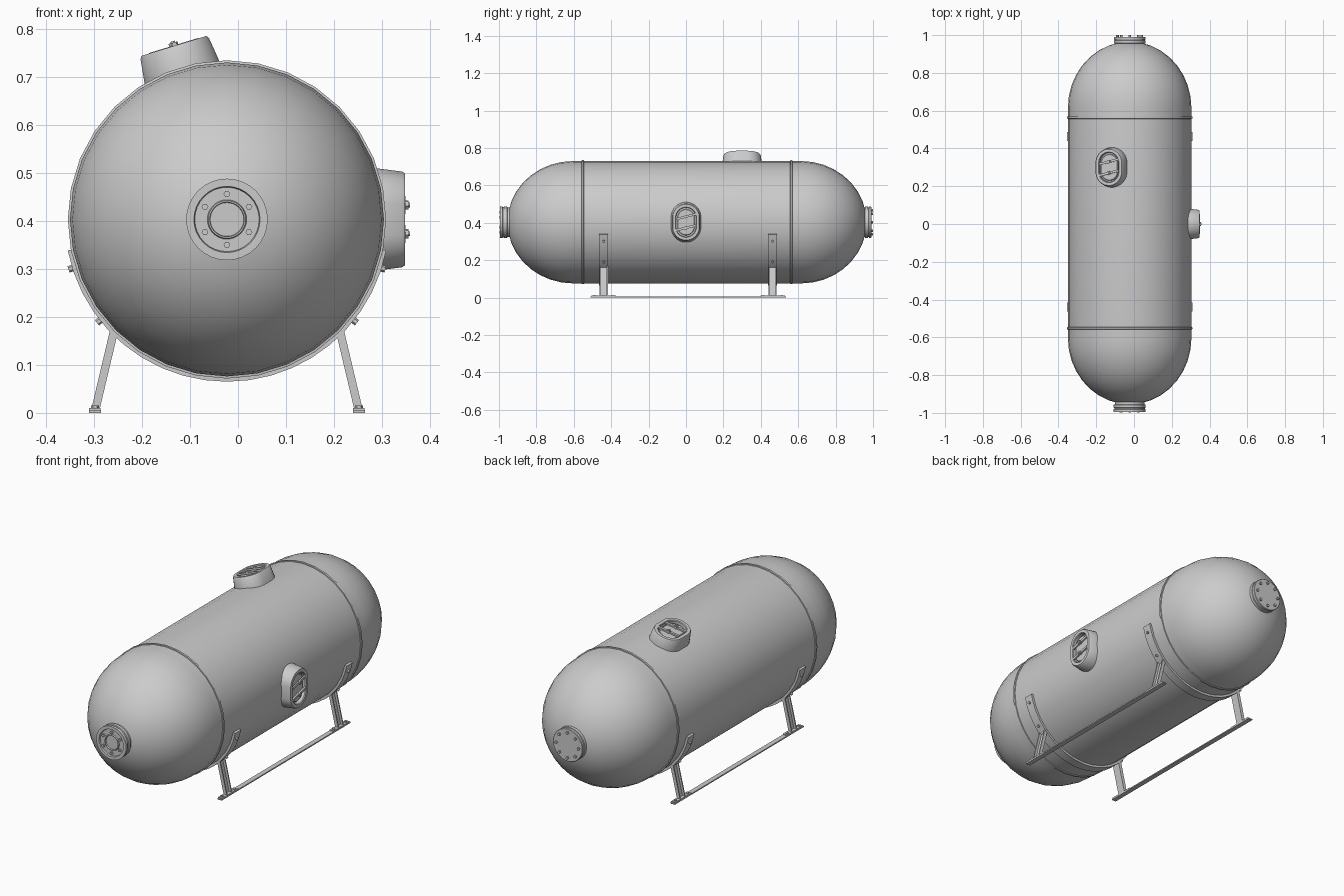
import bpy, bmesh
from math import sin, cos, pi, radians
from mathutils import Matrix, Vector

if "Cube" in bpy.data.objects:
    bpy.data.objects.remove(bpy.data.objects["Cube"])

CX, CY, CZ = -0.023, 0.0055, 0.403      # tank centre
R = 0.327                               # shell radius


def finish(name, bm):
    bmesh.ops.recalc_face_normals(bm, faces=bm.faces)
    me = bpy.data.meshes.new(name)
    bm.to_mesh(me)
    bm.free()
    ob = bpy.data.objects.new(name, me)
    bpy.context.collection.objects.link(ob)
    return ob


def frame(origin, z, y):
    """Local frame: z points outward, y is the long axis."""
    z, y = Vector(z).normalized(), Vector(y).normalized()
    m = Matrix((y.cross(z), y, z)).transposed().to_4x4()
    m.translation = Vector(origin)
    return m


def loft(name, rings, m, segs=32):
    """Stack of (half width, half length, height) stadium rings, capped at both ends."""
    bm = bmesh.new()
    loops = []
    for w, l, h in rings:
        loop = []
        for i in range(segs):
            a = 2 * pi * (i + (0.5 if l > w else 0)) / segs
            shift = (l - w) * (1 if sin(a) > 0 else -1)
            loop.append(bm.verts.new(m @ Vector((w * cos(a), w * sin(a) + shift, h))))
        loops.append(loop)
    for a, b in zip(loops, loops[1:]):
        for i in range(segs):
            j = (i + 1) % segs
            bm.faces.new((a[i], a[j], b[j], b[i]))
    bm.faces.new(loops[0])
    bm.faces.new(loops[-1])
    return finish(name, bm)


def lathe(name, profile, m, segs=32):
    return loft(name, [(r, r, h) for r, h in profile], m, segs)


def box(name, size, m):
    bm = bmesh.new()
    bmesh.ops.create_cube(bm, size=1, matrix=m @ Matrix.Diagonal((*size, 1)))
    return finish(name, bm)


def bolt(name, m, pos, r, h):
    lathe(name, [(r, 0), (r, h)], m @ Matrix.Translation(pos), 6)


def bolt_circle(name, m, count, radius, h0, r, h):
    for i in range(count):
        a = 2 * pi * i / count + pi / 2
        bolt(name, m, (radius * cos(a), radius * sin(a), h0), r, h)


# Tank shell with domed heads
along = frame((CX, CY, CZ), (0, 1, 0), (0, 0, 1))
head = [(R * cos(pi / 2 * i / 9), 0.61 + 0.35 * sin(pi / 2 * i / 9)) for i in range(9)]
head.append((0.02, 0.96))
lathe("tank_shell", [(r, -h) for r, h in reversed(head)] + head, along)

# Weld seam rings
for s in (-1, 1):
    y = 0.5575 * s
    lathe("weld_seam", [(R - .005, y - .007), (R + .0045, y - .005),
                        (R + .0045, y + .005), (R - .005, y + .007)], along)

# Front nozzle: collar with recessed bolted plate and central port
front = frame((CX, 0, CZ), (0, -1, 0), (0, 0, 1))
lathe("front_nozzle", [(.078, .90), (.078, .955), (.085, .957), (.085, .972), (.081, .974),
                       (.081, .979), (.085, .981), (.085, .994), (.069, .994), (.067, .986),
                       (.041, .986), (.039, .992), (.036, .992), (.035, .984)], front)
bolt_circle("front_nozzle_bolt", front, 6, .053, .985, .007, .012)

# Rear nozzle: blind flange with bolts
rear = frame((CX, 0, CZ), (0, 1, 0), (0, 0, 1))
lathe("rear_nozzle", [(.077, .90), (.077, .955), (.084, .957), (.084, .972), (.080, .973),
                      (.080, .977), (.084, .978), (.084, .989), (.082, .991)], rear)
bolt_circle("rear_nozzle_bolt", rear, 8, .064, .990, .007, .010)


# Oval manways with recessed lid, clamp bars and studs
def manway(name, m, top):
    loft(name + "_neck", [(.086, .111, .275), (.081, .106, top - .052), (.075, .100, top - .006),
                          (.071, .096, top), (.056, .081, top), (.053, .078, top - .004),
                          (.053, .078, top - .022)], m)
    loft(name + "_lid", [(.046, .070, top - .024), (.046, .070, top - .014),
                         (.043, .067, top - .011)], m)
    for s in (-1, 1):
        c = m @ Matrix.Translation((0, .030 * s, top - .003)) @ Matrix.Rotation(radians(14), 4, 'Z')
        box(name + "_clamp_bar", (.108, .012, .008), c)
        lathe(name + "_stud", [(.005, -.015), (.005, .013)], c, 12)
        bolt(name + "_nut", c, (0, 0, .003), .010, .007)


manway("side_manway", frame((CX, 0, CZ), (1, 0, 0), (0, 0, 1)), .371)
t = radians(17)
manway("top_manway", frame((CX, .30, CZ), (-sin(t), 0, cos(t)), (0, 1, 0)), .378)

# Two cradles: wrap strap, bolts, channel legs and foot bolts
for y in (-.440, .463):
    bm = bmesh.new()
    prev = None
    steps = 20
    for i in range(steps + 1):
        a = radians(-169 + 158 * i / steps)
        sec = [bm.verts.new((CX + r * cos(a), y + d, CZ + r * sin(a)))
               for r, d in ((R - .002, -.024), (R + .011, -.024), (R + .011, .024), (R - .002, .024))]
        if prev:
            for k in range(4):
                bm.faces.new((prev[k], prev[k - 1], sec[k - 1], sec[k]))
        else:
            bm.faces.new(sec)
        prev = sec
    bm.faces.new(prev)
    finish("cradle_strap", bm)

    for s in (-1, 1):
        for deg in (-17.5, -38.5):
            a = radians(deg)
            m = frame((CX, y, CZ), (s * cos(a), 0, sin(a)), (0, 1, 0))
            bolt("strap_bolt", m, (0, 0, R + .008), .007, .011)
        # Channel leg, open to the outside
        foot, top = Vector((CX + s * .275, y, .003)), Vector((CX + s * .236, y, .168))
        m = frame((foot + top) / 2, top - foot, (0, 1, 0))
        length = (top - foot).length
        out = 1 if m.col[0][0] * s > 0 else -1
        box("leg_web", (.005, .044, length), m @ Matrix.Translation((-.006 * out, 0, 0)))
        for d in (-1, 1):
            box("leg_flange", (.017, .006, length), m @ Matrix.Translation((0, .019 * d, 0)))
            bolt("foot_bolt", Matrix.Translation((CX + s * .275, y + .049 * d, .005)),
                 (0, 0, 0), .008, .010)
        box("foot_plate", (.024, .13, .005), Matrix.Translation((CX + s * .275, y, .0075)))

# Ground rails
for s in (-1, 1):
    box("ground_rail", (.025, 1.044, .006), Matrix.Translation((CX + s * .275, .012, .003)))

# Smooth curved surfaces, keep hard edges
bpy.ops.object.select_all(action='SELECT')
bpy.context.view_layer.objects.active = bpy.context.selected_objects[0]
bpy.ops.object.shade_smooth_by_angle(angle=radians(30))
